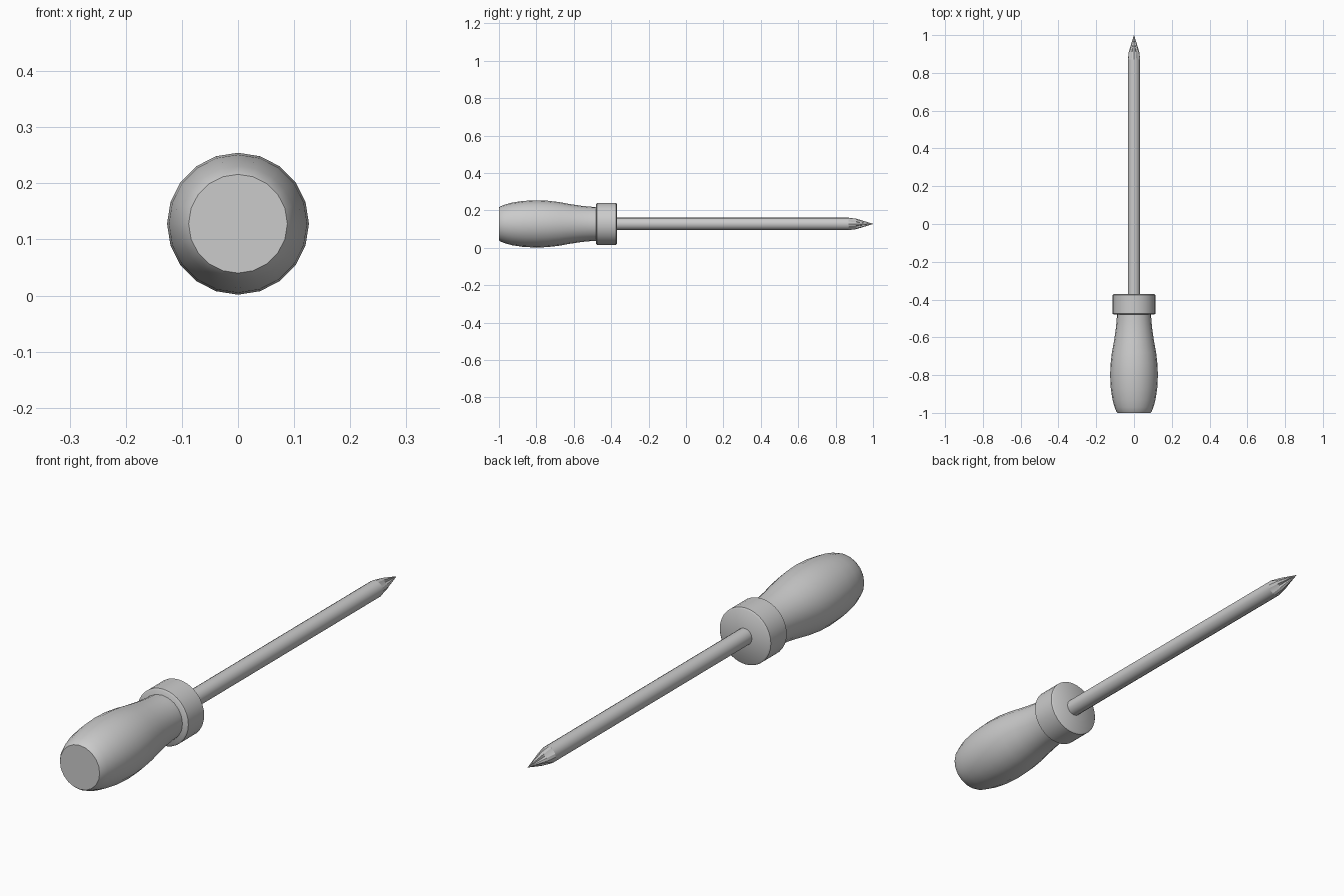
import bpy, bmesh, math

if "Cube" in bpy.data.objects:
    bpy.data.objects.remove(bpy.data.objects["Cube"])

AXIS_Z = 0.128


def loft(name, rings, n, angle=35):
    """Skin rings along y; each ring is (y, radius function of angle)."""
    bm = bmesh.new()
    loops = []
    for y, rad in rings:
        loop = []
        for i in range(n):
            a = 2 * math.pi * i / n
            r = rad(a) if callable(rad) else rad
            loop.append(bm.verts.new((r * math.sin(a), y, AXIS_Z + r * math.cos(a))))
        loops.append(loop)
    for lo, hi in zip(loops, loops[1:]):
        for i in range(n):
            j = (i + 1) % n
            bm.faces.new((lo[i], lo[j], hi[j], hi[i]))
    bm.faces.new(loops[0])
    bm.faces.new(loops[-1])
    bmesh.ops.recalc_face_normals(bm, faces=bm.faces)
    mesh = bpy.data.meshes.new(name)
    bm.to_mesh(mesh)
    bm.free()
    ob = bpy.data.objects.new(name, mesh)
    bpy.context.collection.objects.link(ob)
    bpy.ops.object.select_all(action='DESELECT')
    ob.select_set(True)
    bpy.context.view_layer.objects.active = ob
    bpy.ops.object.shade_smooth_by_angle(angle=math.radians(angle))
    return ob


def star(ridge, groove):
    """Cross section with four ridges on the axes and grooves between."""
    return lambda a: groove + (ridge - groove) * abs(math.cos(2 * a)) if math.cos(4 * a) < 0.5 \
        and abs(math.sin(2 * a)) < 0.9 else (ridge if abs(math.sin(2 * a)) < 0.5 else groove)


# Swelling grip with a rounded butt
loft("handle", [(-1.0, 0.088), (-0.992, 0.094), (-0.97, 0.103), (-0.93, 0.114),
                (-0.87, 0.123), (-0.80, 0.1265), (-0.74, 0.124), (-0.68, 0.117),
                (-0.62, 0.106), (-0.56, 0.097), (-0.51, 0.092), (-0.47, 0.090)], 20, 50)

# Collar with softened rims
loft("collar", [(-0.48, 0.107), (-0.475, 0.113), (-0.375, 0.113), (-0.37, 0.107)], 32, 50)

# Round shaft
loft("shaft", [(-0.40, 0.033), (0.87, 0.033)], 16)

# Cross-shaped driving tip
loft("tip", [(0.87, 0.033), (0.91, star(0.028, 0.018)),
             (0.93, star(0.022, 0.012)), (0.999, star(0.001, 0.0006))], 16, 20)
